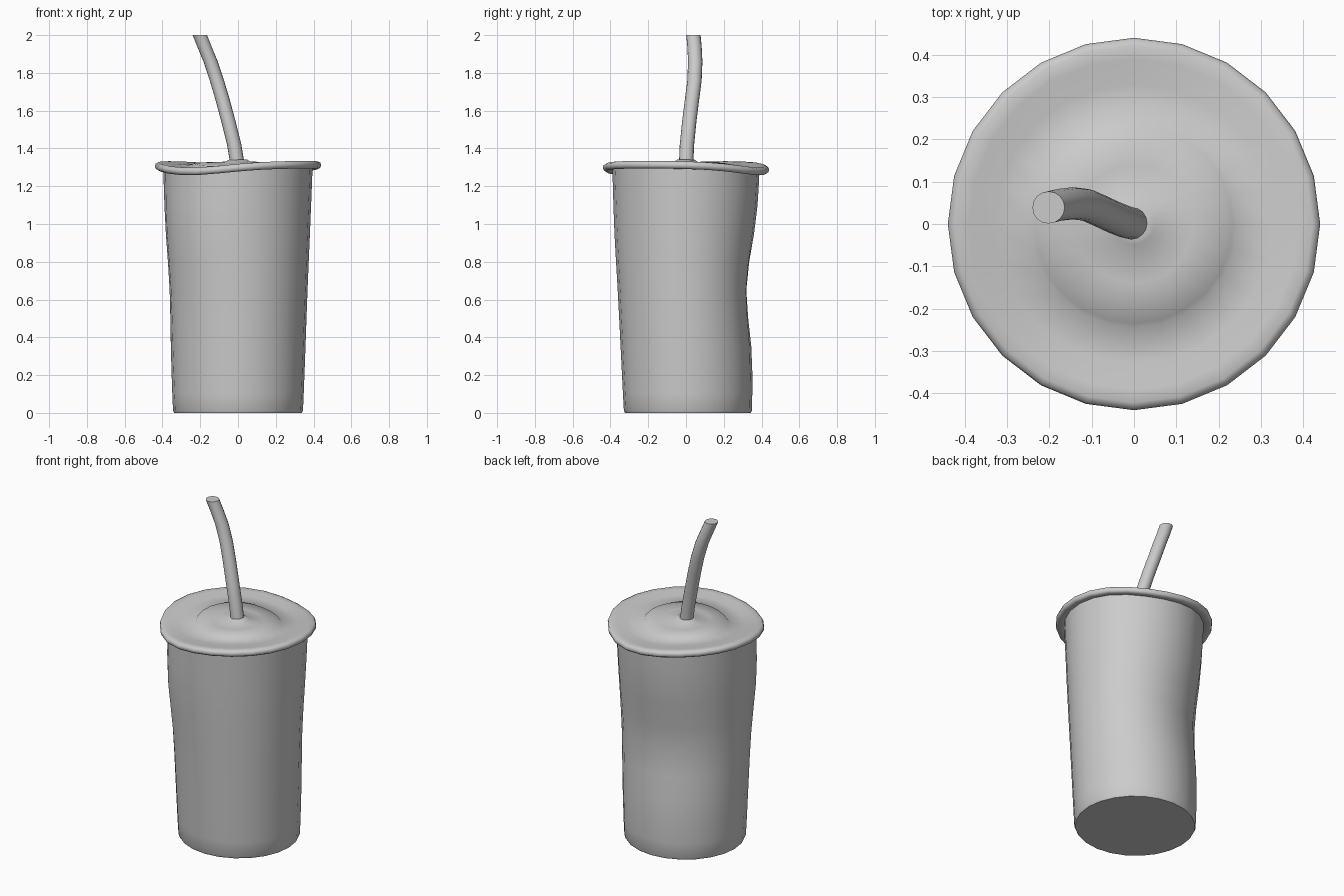
import bpy, bmesh, math
from mathutils import Vector

if "Cube" in bpy.data.objects:
    bpy.data.objects.remove(bpy.data.objects["Cube"])

SIDES = 24


def material(name, value):
    m = bpy.data.materials.new(name)
    m.diffuse_color = (value, value, value, 1)
    m.use_nodes = True
    m.node_tree.nodes["Principled BSDF"].inputs["Base Color"].default_value = m.diffuse_color
    return m


grey = material("plain grey", 0.6)


def finish(bm, name, angle=40):
    bmesh.ops.recalc_face_normals(bm, faces=bm.faces)
    me = bpy.data.meshes.new(name)
    bm.to_mesh(me)
    bm.free()
    ob = bpy.data.objects.new(name, me)
    bpy.context.collection.objects.link(ob)
    me.materials.append(grey)
    bpy.ops.object.select_all(action='DESELECT')
    ob.select_set(True)
    bpy.context.view_layer.objects.active = ob
    bpy.ops.object.shade_smooth_by_angle(angle=math.radians(angle))
    return ob


def skin(bm, rings):
    for a, b in zip(rings, rings[1:]):
        n = len(a)
        for i in range(n):
            bm.faces.new((a[i], a[(i + 1) % n], b[(i + 1) % n], b[i]))


def lathe(name, profile, warp, cap_start=False, cap_end=False, angle=40):
    bm = bmesh.new()
    rings = []
    for r, z in profile:
        rings.append([bm.verts.new(warp(r, z, 2 * math.pi * i / SIDES)) for i in range(SIDES)])
    skin(bm, rings)
    if cap_start:
        bm.faces.new(rings[0])
    if cap_end:
        bm.faces.new(rings[-1])
    return finish(bm, name, angle)


def bump(t, centre, width):
    d = (t - math.radians(centre) + math.pi) % (2 * math.pi) - math.pi
    return math.exp(-(d / math.radians(width)) ** 2)


def wave(r, t):
    # the lid droops at two opposite sides
    droop = 0.036 * bump(t, 232, 42) + 0.036 * bump(t, 68, 42)
    return (0.005 - droop) * min(1, r / 0.42)


def cup_warp(r, z, t):
    # dent in the back wall, slight bulge at the front left
    r -= 0.052 * bump(t, 105, 55) * math.exp(-((z - 0.66) / 0.27) ** 2)
    r += 0.018 * bump(t, 225, 35) * math.exp(-((z - 1.0) / 0.25) ** 2)
    z += wave(r, t) * max(0, (z - 1.0) / 0.3)
    shift = 0.01 * max(0, 1 - z / 0.9)
    return Vector((r * math.cos(t), r * math.sin(t) * 0.985 + shift, z))


def lid_warp(r, z, t):
    return Vector((r * math.cos(t), r * math.sin(t), z + wave(r, t)))


# Cup body
cup = [(0.338, 0), (0.344, 0.012)]
cup += [(0.344 + 0.051 * z / 1.3, z) for z in (0.1, 0.2, 0.35, 0.5, 0.65, 0.8, 0.95, 1.1, 1.2, 1.3)]
lathe("cup", cup, cup_warp, cap_start=True)

# Lid with rolled rim, raised centre and straw collar
lid = [(0.37, 1.298), (0.40, 1.294), (0.425, 1.289), (0.437, 1.297), (0.44, 1.31), (0.436, 1.322),
       (0.422, 1.329), (0.39, 1.325), (0.33, 1.318), (0.245, 1.312), (0.235, 1.324),
       (0.14, 1.327), (0.065, 1.33), (0.048, 1.341), (0.03, 1.342)]
lathe("lid", lid, lid_warp, cap_end=True, angle=60)

# Bent straw, cut level at the top
path = [(0.0, 0.0, 1.30), (-0.02, 0.005, 1.42), (-0.05, 0.017, 1.54), (-0.082, 0.032, 1.66),
        (-0.112, 0.045, 1.76), (-0.145, 0.049, 1.86), (-0.178, 0.045, 1.94), (-0.202, 0.039, 2.0)]
bm = bmesh.new()
rings = []
for p in path:
    rings.append([bm.verts.new((p[0] + 0.038 * math.cos(a), p[1] + 0.038 * math.sin(a), p[2]))
                  for a in (2 * math.pi * i / 16 for i in range(16))])
skin(bm, rings)
bm.faces.new(rings[0])
bm.faces.new(rings[-1])
finish(bm, "straw")
